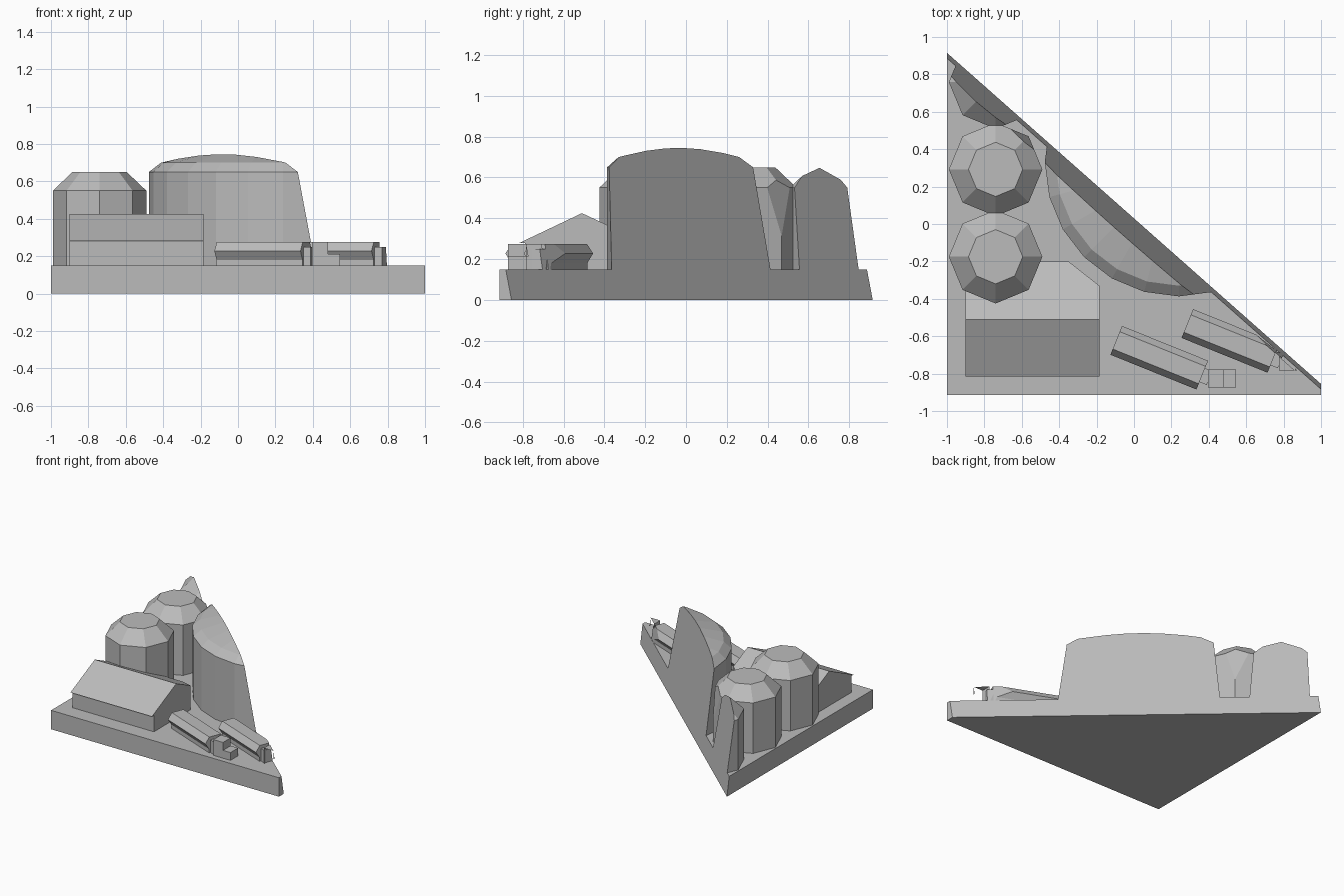
import bpy, bmesh
from math import sin, cos, radians, tau
from mathutils import Matrix, Vector

default = bpy.data.objects.get("Cube")
if default:
    bpy.data.objects.remove(default)

grey = bpy.data.materials.new("plain grey")
grey.use_nodes = True
colour = (0.5, 0.5, 0.5, 1)
grey.diffuse_color = colour
grey.node_tree.nodes["Principled BSDF"].inputs["Base Color"].default_value = colour

GROUND = 0.15
CUT_POINT = Vector((0, 0.03, 0))
CUT_NORMAL = Vector((0.885, 1, 0.19))


def loft(name, rings, matrix=Matrix()):
    """Skin equal rings of points, cap them, and slice by the sloping back plane."""
    bm = bmesh.new()
    loops = [[bm.verts.new(matrix @ Vector(p)) for p in ring] for ring in rings]
    n = len(loops[0])
    for low, high in zip(loops, loops[1:]):
        for i in range(n):
            j = (i + 1) % n
            bm.faces.new((low[i], low[j], high[j], high[i]))
    bm.faces.new(loops[0][::-1])
    bm.faces.new(loops[-1])
    cut = bmesh.ops.bisect_plane(
        bm, geom=bm.verts[:] + bm.edges[:] + bm.faces[:], dist=1e-5,
        plane_co=CUT_POINT, plane_no=CUT_NORMAL, clear_outer=True)
    edges = [e for e in cut["geom_cut"] if isinstance(e, bmesh.types.BMEdge)]
    if edges:
        bmesh.ops.holes_fill(bm, edges=edges, sides=0)
    bmesh.ops.recalc_face_normals(bm, faces=bm.faces[:])
    mesh = bpy.data.meshes.new(name)
    bm.to_mesh(mesh)
    bm.free()
    mesh.materials.append(grey)
    obj = bpy.data.objects.new(name, mesh)
    bpy.context.collection.objects.link(obj)
    return obj


def box(name, x0, x1, y0, y1, z0, z1):
    corners = [(x0, y0), (x1, y0), (x1, y1), (x0, y1)]
    return loft(name, [[(x, y, z) for x, y in corners] for z in (z0, z1)])


def turned(name, x, y, sides, profile):
    """Faceted round tank from (radius, height) pairs."""
    angles = [tau * i / sides for i in range(sides)]
    return loft(name, [[(x + r * cos(a), y + r * sin(a), z) for a in angles]
                       for r, z in profile])


def extruded(name, profile, x0, x1, matrix=Matrix()):
    """Side profile in (y, z) pushed along x."""
    return loft(name, [[(x, y, z) for y, z in profile] for x in (x0, x1)], matrix)


# Ground slab
box("ground_slab", -1, 1, -0.915, 1, 0, GROUND)

# Row of octagonal silos
for i in range(3):
    turned(f"silo_{i + 1}", -0.74, -0.175 + 0.467 * i, 8,
           [(0.25, GROUND), (0.25, 0.55), (0.145, 0.65)])

# Large domed tank
turned("large_tank", 0.24, 0.33, 24,
       [(0.717, GROUND), (0.717, 0.65), (0.66, 0.70), (0.49, 0.745), (0.05, 0.80)])

# Barn with overhanging gable roof and one clipped corner
barn = extruded("barn", [(-0.79, GROUND), (-0.23, GROUND), (-0.23, 0.28), (-0.2, 0.28),
                         (-0.51, 0.425), (-0.815, 0.28), (-0.79, 0.28)], -0.9, -0.185)
bm = bmesh.new()
bm.from_mesh(barn.data)
clip = bmesh.ops.bisect_plane(
    bm, geom=bm.verts[:] + bm.edges[:] + bm.faces[:], plane_co=(-0.185, -0.33, 0),
    plane_no=(0.13, 0.165, 0), clear_outer=True)
bmesh.ops.holes_fill(bm, edges=[e for e in clip["geom_cut"]
                                if isinstance(e, bmesh.types.BMEdge)], sides=0)
bmesh.ops.recalc_face_normals(bm, faces=bm.faces[:])
bm.to_mesh(barn.data)
bm.free()

# Two trucks: slanted tank trailer, hitch, and stepped cab
half = [(0.052, GROUND), (0.052, 0.18), (0.083, 0.228), (0.05, 0.275)]
trailer = half + [(-y, z) for y, z in reversed(half)]
for i in range(2):
    dx, dy = 0.38 * i, 0.09 * i
    place = Matrix.Translation((0.135 + dx, -0.715 + dy, 0)) @ Matrix.Rotation(
        radians(-22), 4, "Z")
    extruded(f"trailer_{i + 1}", trailer, -0.248, 0.248, place)
    extruded(f"hitch_{i + 1}", [(-0.04, GROUND), (0.04, GROUND), (0.04, 0.25), (-0.04, 0.25)],
             0.24, 0.29, place)
    step = [(0.395, GROUND), (0.545, GROUND), (0.545, 0.212),
            (0.48, 0.212), (0.48, 0.275), (0.395, 0.275)]
    loft(f"cab_{i + 1}", [[(x + dx, y + dy, z) for x, z in step] for y in (-0.873, -0.778)])
